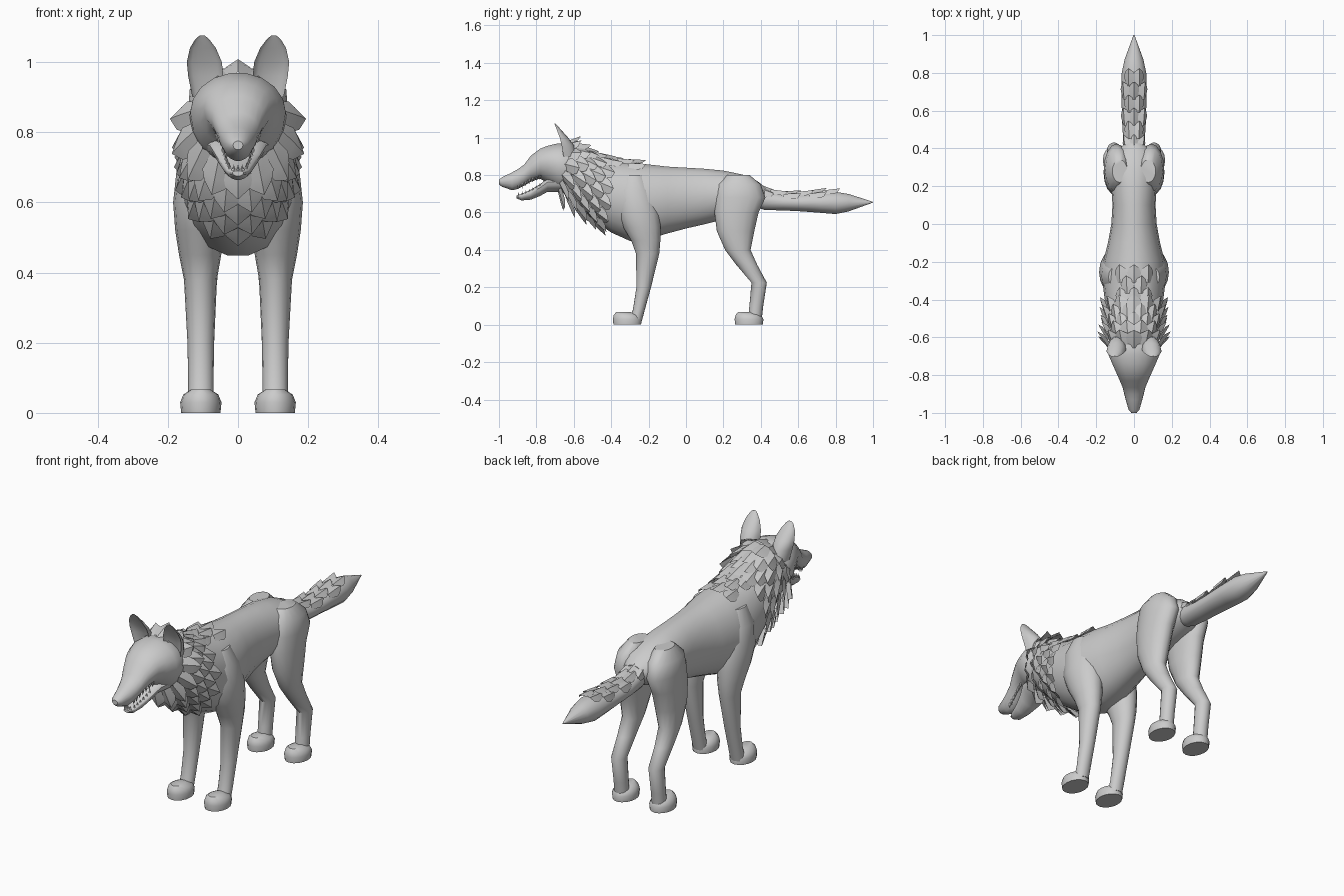
import bpy, bmesh
from math import sin, cos, pi, radians
from mathutils import Vector, Matrix

if "Cube" in bpy.data.objects:
    bpy.data.objects.remove(bpy.data.objects["Cube"])


def finish(name, bm, mirror=False, angle=40):
    bmesh.ops.recalc_face_normals(bm, faces=bm.faces)
    me = bpy.data.meshes.new(name)
    bm.to_mesh(me)
    bm.free()
    ob = bpy.data.objects.new(name, me)
    bpy.context.collection.objects.link(ob)
    if mirror:
        ob.modifiers.new("mirror", 'MIRROR').use_mirror_merge = False
    bpy.ops.object.select_all(action='DESELECT')
    ob.select_set(True)
    bpy.context.view_layer.objects.active = ob
    bpy.ops.object.shade_smooth_by_angle(angle=radians(angle))
    return ob


def skin(bm, rings):
    vs = [[bm.verts.new(p) for p in r] for r in rings]
    n = len(vs[0])
    for a, b in zip(vs, vs[1:]):
        for i in range(n):
            bm.faces.new((a[i], a[(i + 1) % n], b[(i + 1) % n], b[i]))
    bm.faces.new(vs[0])
    bm.faces.new(vs[-1])


def interp(st, y):
    for a, b in zip(st, st[1:]):
        if y <= b[0]:
            break
    t = (y - a[0]) / (b[0] - a[0])
    return [p + (q - p) * t for p, q in zip(a, b)]


# station along y: (y, top, bottom, half width), bias = height of widest point
def surf(st, y, a, bias=0.5):
    y, top, bot, rx = interp(st, y)
    mid = bot + (top - bot) * bias
    h = top - mid if sin(a) > 0 else mid - bot
    return Vector((rx * cos(a), y, mid + h * sin(a)))


def loft_y(name, st, bias=0.5, n=18):
    bm = bmesh.new()
    skin(bm, [[surf(st, s[0], 2 * pi * i / n, bias) for i in range(n)] for s in st])
    return finish(name, bm)


# station along z: (z, x, y, half width x, half depth y); cup hollows the front
def loft_z(name, st, cup=1.0, n=16):
    bm = bmesh.new()
    rings = []
    for z, x, y, rx, ry in st:
        ring = []
        for i in range(n):
            s = sin(2 * pi * i / n)
            ring.append((x + rx * cos(2 * pi * i / n), y + ry * s * (cup if s < 0 else 1), z))
        rings.append(ring)
    skin(bm, rings)
    return finish(name, bm, mirror=True)


# Torso with neck
body = [(-.68, .955, .73, .115), (-.60, .965, .64, .13), (-.50, .915, .56, .14),
        (-.40, .885, .49, .155), (-.30, .87, .445, .168), (-.20, .86, .455, .163),
        (-.10, .848, .485, .138), (0, .842, .512, .12), (.10, .836, .535, .114),
        (.20, .826, .56, .12), (.30, .805, .59, .125), (.38, .77, .62, .10), (.425, .735, .65, .05)]
loft_y("torso", body)

# Tail
tail = [(.34, .76, .64, .045), (.42, .72, .612, .055), (.52, .70, .61, .062), (.62, .70, .605, .065),
        (.72, .708, .597, .067), (.80, .712, .59, .065), (.87, .70, .605, .05), (1.0, .657, .653, .003)]
loft_y("tail", tail, n=14)

# Head: skull with muzzle, lower jaw
skull = [(-1.0, .775, .75, .014), (-.985, .788, .738, .028), (-.93, .815, .718, .044),
         (-.90, .832, .725, .052), (-.866, .856, .742, .06), (-.83, .904, .763, .075),
         (-.78, .942, .78, .097), (-.74, .958, .755, .115), (-.69, .97, .72, .136),
         (-.64, .97, .70, .138), (-.57, .94, .70, .11)]
loft_y("skull", skull, bias=.55)
jaw = [(-.905, .69, .675, .016), (-.88, .70, .664, .032), (-.83, .722, .668, .045),
       (-.78, .752, .688, .062), (-.74, .785, .71, .08), (-.66, .79, .71, .095)]
loft_y("lower_jaw", jaw, bias=.7)

# Teeth along both lips
bm = bmesh.new()
for side in (-1, 1):
    for i in range(7):
        y = -.895 + .019 * i
        for st, k, flip, f in ((skull, 2, pi, .62), (jaw, 1, 0, .72)):
            s = interp(st, y)
            size = .032 if i == 1 else .022
            z = s[k] + (.006 if flip else -.004)
            m = Matrix.Translation((side * s[3] * f, y, z)) @ Matrix.Rotation(flip, 4, 'X')
            bmesh.ops.create_cone(bm, cap_ends=True, segments=6, radius1=.008, radius2=0, depth=size, matrix=m)
for i in (-1, 0, 1):
    bmesh.ops.create_cone(bm, cap_ends=True, segments=6, radius1=.007, radius2=0, depth=.024,
                          matrix=Matrix.Translation((i * .012, -.895, .697)))
finish("teeth", bm)

# Ears, hollow at the front
loft_z("ear", [(.90, .085, -.655, .045, .07), (.96, .092, -.665, .05, .065), (1.0, .096, -.675, .05, .045),
               (1.04, .1, -.69, .037, .024), (1.065, .102, -.70, .02, .012), (1.076, .102, -.703, .007, .004)],
       cup=-.35)

# Legs
loft_z("front_leg", [(.80, .085, -.28, .05, .06), (.72, .095, -.275, .077, .10), (.60, .105, -.255, .08, .115),
                     (.52, .108, -.235, .071, .10), (.45, .108, -.215, .06, .078), (.38, .107, -.205, .047, .062),
                     (.20, .106, -.226, .038, .039), (.08, .106, -.252, .036, .032), (.02, .106, -.27, .036, .034)])
loft_z("hind_leg", [(.80, .075, .28, .04, .06), (.75, .085, .285, .068, .115), (.68, .092, .29, .068, .135),
                    (.60, .095, .27, .066, .118), (.50, .10, .265, .06, .10), (.40, .104, .277, .047, .068),
                    (.32, .106, .325, .041, .056), (.225, .106, .391, .037, .041),
                    (.10, .106, .376, .035, .037), (.02, .106, .367, .035, .037)])

# Paws
for name, y in (("front_paw", -.314), ("hind_paw", .337)):
    loft_z(name, [(0, .106, y, .056, .074), (.03, .106, y, .059, .077), (.052, .106, y - .004, .05, .068),
                  (.067, .106, y - .02, .028, .04)])


# One pointed fur tuft laid along a surface, lifted outward at its tip
def tuft(bm, st, y, a, w, l, lift):
    p = surf(st, y, a)
    t = (surf(st, y + .05, a) - surf(st, y - .01, a)).normalized()
    s = (surf(st, y, a + .1) - surf(st, y, a - .1)).normalized()
    n = s.cross(t).normalized()
    if n.dot(Vector((cos(a), 0, sin(a)))) < 0:
        n = -n
    rows = ((0, .6, 0), (.55, 1, .6), (.8, .75, .85), (1, 0, 1))
    left, mid, right = [], [], []
    for d, k, h in rows:
        c = p + t * l * d + n * (.006 + lift * l * h)
        mid.append(bm.verts.new(c + n * .008))
        left.append(bm.verts.new(c - s * w * k / 2 - n * .008) if k else mid[-1])
        right.append(bm.verts.new(c + s * w * k / 2 - n * .008) if k else mid[-1])
    for e in (left, right):
        for i in range(3):
            bm.faces.new(list(dict.fromkeys((e[i], mid[i], mid[i + 1], e[i + 1]))))


# Mane: staggered rows around the neck, then a strip along the withers
bm = bmesh.new()
for r, (y, lift) in enumerate(((-.655, .48), (-.61, .36), (-.565, .26), (-.52, .2), (-.475, .14))):
    n = 14
    for i in range(n):
        a = 2 * pi * (i + r % 2 * .5) / n - pi / 2
        tuft(bm, body, y - .02 * sin(a) * (-1 if sin(a) < 0 else 0), a, .088, .10,
             lift * (.5 if sin(a) > .6 else 1))
for r, y in enumerate((-.43, -.37, -.31)):
    for j in ((-1, 0, 1) if r % 2 == 0 else (-.5, .5)):
        tuft(bm, body, y, pi / 2 + j * .42, .075, .095, .06)
finish("mane", bm, angle=30)

# Tail fur on the upper side
bm = bmesh.new()
for r, y in enumerate((.38, .45, .52, .59, .66, .73)):
    for j in ((-1, 0, 1) if r % 2 == 0 else (-.5, .5)):
        tuft(bm, tail, y, pi / 2 + j * .75, .06, .095, .07)
finish("tail_fur", bm, angle=30)
